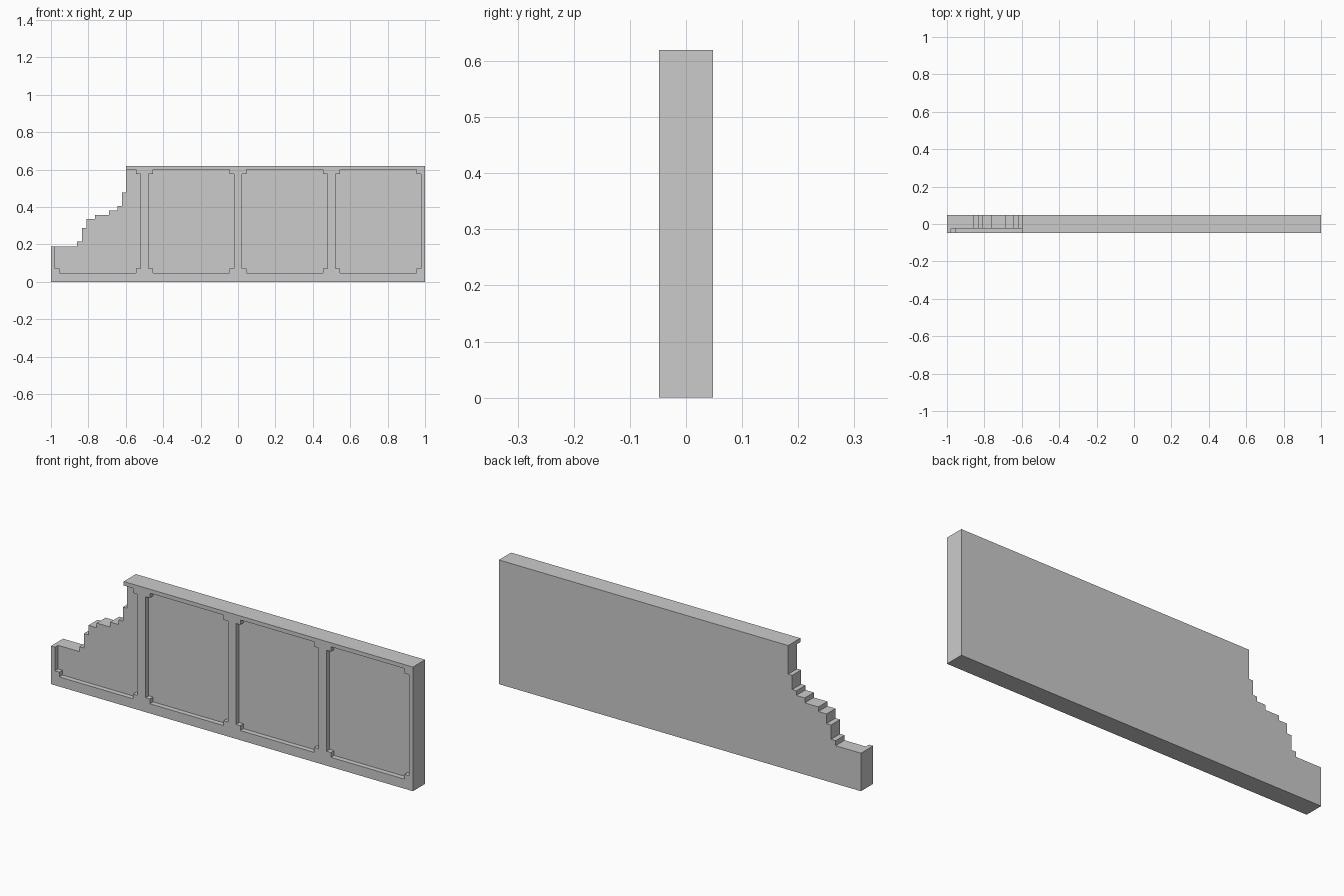
import bpy, bmesh

if "Cube" in bpy.data.objects:
    bpy.data.objects.remove(bpy.data.objects["Cube"])


def prism(name, outline, y0, y1):
    """Extrude an x-z outline from y0 to y1."""
    bm = bmesh.new()
    face = bm.faces.new([bm.verts.new((x, y0, z)) for x, z in outline])
    out = bmesh.ops.extrude_face_region(bm, geom=[face])
    for v in out["geom"]:
        if isinstance(v, bmesh.types.BMVert):
            v.co.y = y1
    bmesh.ops.recalc_face_normals(bm, faces=bm.faces)
    mesh = bpy.data.meshes.new(name)
    bm.to_mesh(mesh)
    bm.free()
    obj = bpy.data.objects.new(name, mesh)
    bpy.context.collection.objects.link(obj)
    return obj


def notched_rect(x0, x1, z0, z1, n):
    """Rectangle with a small square step at every corner."""
    return [(x0 + n, z0), (x1 - n, z0), (x1 - n, z0 + n), (x1, z0 + n),
            (x1, z1 - n), (x1 - n, z1 - n), (x1 - n, z1), (x0 + n, z1),
            (x0 + n, z1 - n), (x0, z1 - n), (x0, z0 + n), (x0 + n, z0 + n)]


# Wall with crumbled stepped end: each step is (x of riser, z below it)
HALF_Y, TOP = 0.048, 0.62
steps = [(-0.86, 0.19), (-0.835, 0.215), (-0.81, 0.287), (-0.765, 0.335),
         (-0.69, 0.358), (-0.643, 0.383), (-0.62, 0.406), (-0.598, 0.477)]
outline = [(-1, 0), (1, 0), (1, TOP)]
tops = [z for x, z in steps[1:]] + [TOP]
for (x, z), top in reversed(list(zip(steps, tops))):
    outline += [(x, top), (x, z)]
outline.append((-1, steps[0][1]))
wall = prism("broken_wall", outline, -HALF_Y, HALF_Y)

# Four recessed panels on the front
for i in range(4):
    cx = -0.75 + 0.5 * i
    cutter = prism("panel_cutter", notched_rect(cx - 0.2275, cx + 0.2275, 0.048, 0.6, 0.024),
                   -0.1, -0.023)
    cutter.hide_render = True
    mod = wall.modifiers.new("panel_recess", "BOOLEAN")
    mod.operation = "DIFFERENCE"
    mod.solver = "EXACT"
    mod.object = cutter
    bpy.context.view_layer.objects.active = wall
    bpy.ops.object.modifier_apply(modifier=mod.name)
    bpy.data.objects.remove(cutter)
